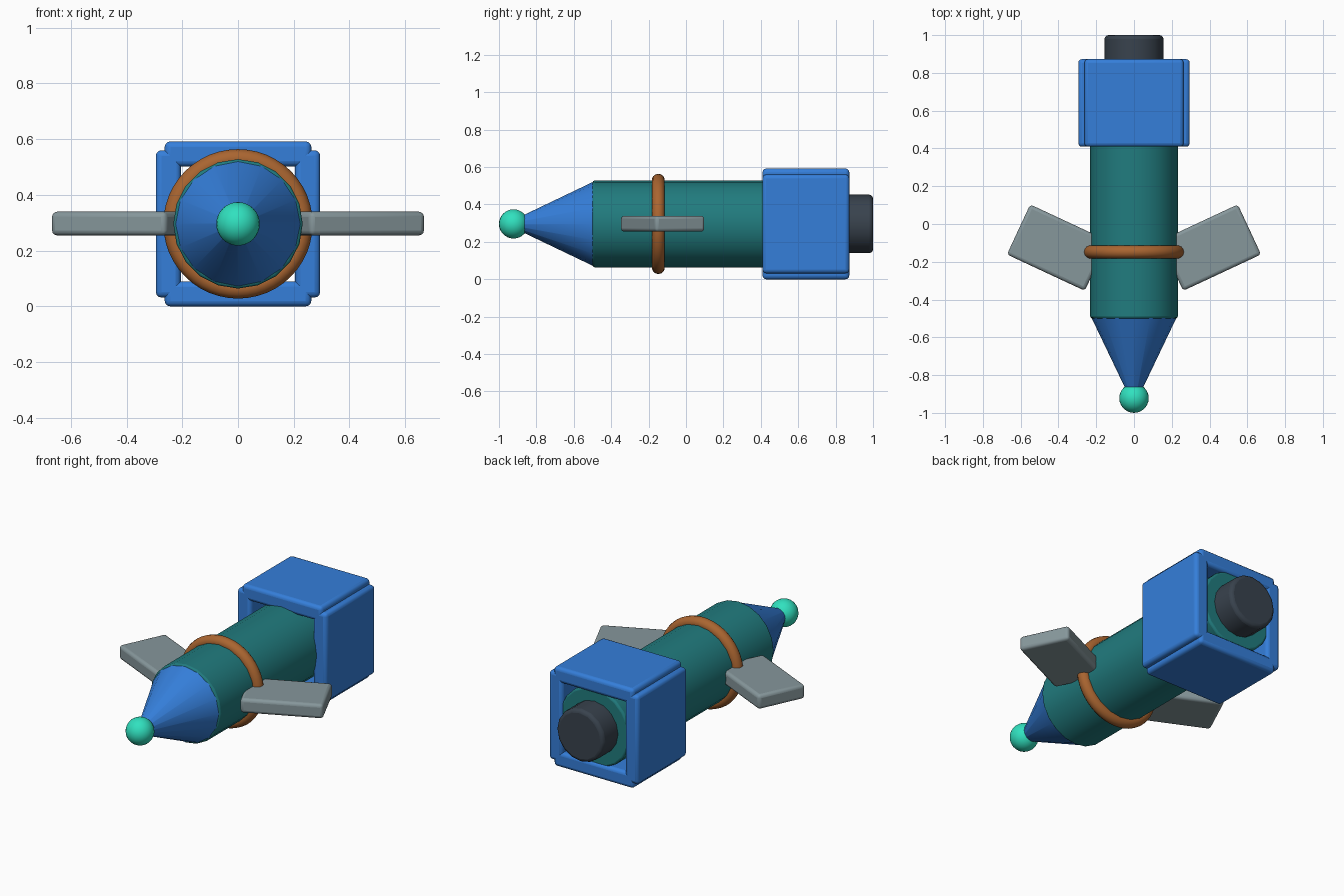
import bpy
from math import radians

if "Cube" in bpy.data.objects:
    bpy.data.objects.remove(bpy.data.objects["Cube"])

ZC = 0.296          # height of the long axis
ALONG_Y = (radians(90), 0, 0)


def material(name, rgb):
    m = bpy.data.materials.new(name)
    m.diffuse_color = (*rgb, 1)
    m.use_nodes = True
    m.node_tree.nodes["Principled BSDF"].inputs["Base Color"].default_value = m.diffuse_color
    return m


BLUE = material("blue", (0.035, 0.21, 0.70))
TEAL = material("teal", (0.015, 0.20, 0.21))
BROWN = material("copper", (0.40, 0.13, 0.03))
STEEL = material("steel", (0.24, 0.31, 0.33))
DARK = material("dark", (0.04, 0.055, 0.075))
MINT = material("mint", (0.03, 0.75, 0.52))


def finish(name, mat, bevel=0, segments=3):
    """Name, colour, bevel and smooth the active object."""
    ob = bpy.context.object
    ob.name = name
    ob.data.materials.append(mat)
    bpy.ops.object.transform_apply(location=False, rotation=False, scale=True)
    bpy.ops.object.shade_smooth_by_angle(angle=radians(35))
    if bevel:
        mod = ob.modifiers.new("Bevel", 'BEVEL')
        mod.width = bevel
        mod.segments = segments
        mod.limit_method = 'ANGLE'
        mod.angle_limit = radians(40)
    return ob


def box(name, mat, loc, size, turn=0, bevel=0.02):
    bpy.ops.mesh.primitive_cube_add(size=1, location=loc, rotation=(0, 0, turn))
    bpy.context.object.scale = size
    return finish(name, mat, bevel)


def cylinder(name, mat, radius, y0, y1, sides, bevel):
    bpy.ops.mesh.primitive_cylinder_add(vertices=sides, radius=radius, depth=y1 - y0,
                                        location=(0, (y0 + y1) / 2, ZC), rotation=ALONG_Y)
    return finish(name, mat, bevel)


# Main tube and rear nozzle
cylinder("body_tube", TEAL, 0.232, -0.50, 0.862, 20, 0.012)
cylinder("rear_nozzle", DARK, 0.156, 0.80, 1.0, 16, 0.02)

# Nose cone, pointing to -y, with a ball on its tip
bpy.ops.mesh.primitive_cone_add(vertices=16, radius1=0.228, radius2=0.008, depth=0.46,
                                location=(0, -0.72, ZC), rotation=ALONG_Y)
finish("nose_cone", BLUE, 0.01)
bpy.ops.mesh.primitive_uv_sphere_add(segments=24, ring_count=16, radius=0.078,
                                     location=(0, -0.922, ZC))
finish("nose_ball", MINT)

# Ring around the tube
bpy.ops.mesh.primitive_torus_add(major_radius=0.233, minor_radius=0.035, major_segments=48,
                                 minor_segments=14, location=(0, -0.148, ZC), rotation=ALONG_Y)
finish("body_ring", BROWN)

# Fins and the four plates of the rear housing
for side, s in (("left", -1), ("right", 1)):
    box(side + "_fin", STEEL, (s * 0.405, -0.125, ZC + 0.001),
        (0.455, 0.292, 0.085), s * radians(25), 0.018)
    box(side + "_plate", BLUE, (s * 0.25, 0.641, ZC), (0.09, 0.464, 0.528))
for level, s in (("bottom", -1), ("top", 1)):
    box(level + "_plate", BLUE, (0, 0.641, ZC + s * 0.251), (0.526, 0.464, 0.09))
